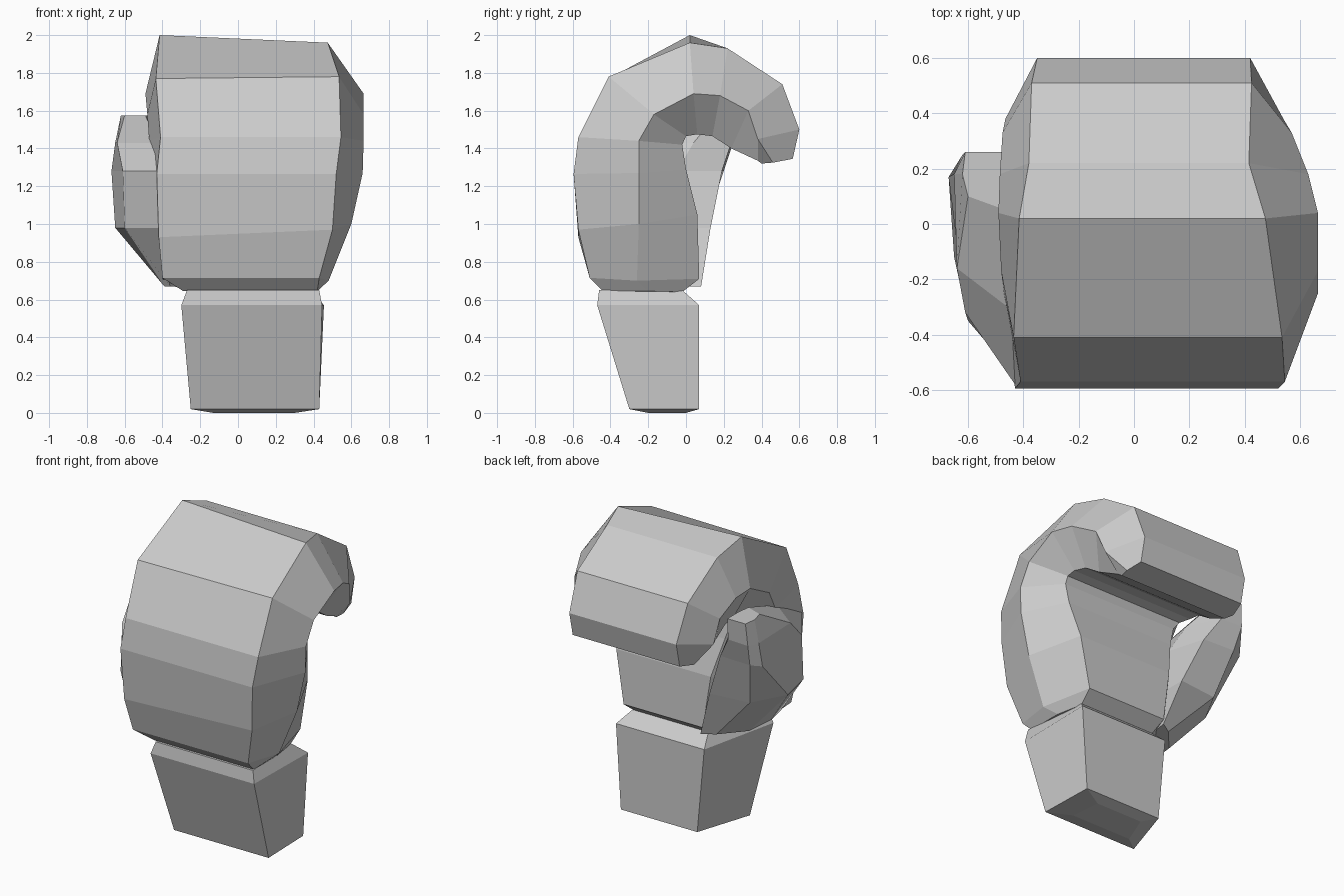
import bpy, bmesh


def loft(name, rings):
    """Skin a list of equal-length point rings and cap both ends."""
    bm = bmesh.new()
    loops = [[bm.verts.new(p) for p in ring] for ring in rings]
    n = len(loops[0])
    for a, b in zip(loops, loops[1:]):
        for i in range(n):
            j = (i + 1) % n
            bm.faces.new((a[i], a[j], b[j], b[i]))
    bm.faces.new(loops[0])
    bm.faces.new(loops[-1])
    bmesh.ops.recalc_face_normals(bm, faces=bm.faces)
    mesh = bpy.data.meshes.new(name)
    bm.to_mesh(mesh)
    bm.free()
    obj = bpy.data.objects.new(name, mesh)
    bpy.context.collection.objects.link(obj)
    return obj


# Wrist cuff, narrower at the back: z, front left/right x, back left/right x, front y, back y
cuff = [
    (0.00, -0.13, 0.30, -0.05, 0.28, -0.20, 0.00),
    (0.02, -0.25, 0.43, -0.13, 0.42, -0.30, 0.07),
    (0.57, -0.30, 0.445, -0.18, 0.455, -0.47, 0.07),
    (0.65, -0.27, 0.43, -0.15, 0.39, -0.46, -0.02),
]
loft("wrist_cuff", [[(fl, f, z), (fr, f, z), (br, b, z), (bl, b, z)]
                    for z, fl, fr, bl, br, f, b in cuff])

# Padded hand: three lines following the hooked side profile
# Back of hand: y, z, left x, right x, tilt of z from left to right
outer = [
    (-0.44, 0.645, -0.29, 0.42, 0), (-0.51, 0.715, -0.40, 0.43, 0),
    (-0.57, 0.95, -0.42, 0.50, 0.02), (-0.595, 1.265, -0.43, 0.52, 0),
    (-0.57, 1.46, -0.41, 0.545, 0), (-0.41, 1.775, -0.435, 0.535, 0.005),
    (0.02, 1.98, -0.415, 0.475, -0.02), (0.22, 1.93, -0.38, 0.415, 0),
    (0.51, 1.74, -0.37, 0.425, 0), (0.60, 1.50, -0.35, 0.42, 0),
    (0.565, 1.345, -0.35, 0.42, 0),
]
# Widest line of the sides: y, z, left x, right x
middle = [
    (-0.20, 0.645, -0.28, 0.42), (-0.26, 0.70, -0.40, 0.48),
    (-0.25, 1.00, -0.45, 0.60), (-0.25, 1.27, -0.47, 0.66),
    (-0.25, 1.44, -0.47, 0.665), (-0.17, 1.58, -0.48, 0.665),
    (0.04, 1.69, -0.49, 0.665), (0.18, 1.68, -0.485, 0.63),
    (0.33, 1.60, -0.475, 0.57), (0.38, 1.45, -0.465, 0.54),
    (0.46, 1.325, -0.38, 0.44),
]
# Palm and inside of the curled fingers: y, z, left x, right x
inner = [
    (-0.02, 0.64, -0.15, 0.39), (0.07, 0.71, -0.17, 0.40),
    (0.06, 1.05, -0.22, 0.46), (0.00, 1.29, -0.28, 0.50),
    (-0.02, 1.42, -0.32, 0.51), (0.00, 1.465, -0.35, 0.51),
    (0.06, 1.475, -0.38, 0.51), (0.14, 1.465, -0.38, 0.49),
    (0.24, 1.40, -0.38, 0.47), (0.38, 1.335, -0.37, 0.44),
    (0.40, 1.32, -0.36, 0.43),
]
hand = []
for (oy, oz, ol, orr, t), (my, mz, ml, mr), (iy, iz, il, ir) in zip(outer, middle, inner):
    hand.append([(ol, oy, oz - t), (orr, oy, oz + t), (mr, my, mz),
                 (ir, iy, iz), (il, iy, iz), (ml, my, mz)])
loft("padded_hand", hand)

# Thumb: z, then the x, y outline from the hand edge round to the palm
thumb = [
    (0.67, [(-0.36, -0.46), (-0.39, -0.32), (-0.37, -0.12), (-0.24, 0.03), (-0.16, 0.08), (-0.20, -0.2)]),
    (0.98, [(-0.42, -0.56), (-0.60, -0.35), (-0.65, -0.12), (-0.53, 0.10), (-0.26, 0.13), (-0.26, -0.2)]),
    (1.28, [(-0.43, -0.58), (-0.61, -0.32), (-0.67, 0.17), (-0.60, 0.20), (-0.38, 0.19), (-0.31, -0.05)]),
    (1.43, [(-0.43, -0.32), (-0.64, -0.16), (-0.65, 0.18), (-0.62, 0.25), (-0.47, 0.24), (-0.37, 0.04)]),
    (1.575, [(-0.49, 0.06), (-0.60, 0.10), (-0.62, 0.18), (-0.61, 0.26), (-0.48, 0.26), (-0.48, 0.16)]),
]
loft("thumb", [[(x, y, z) for x, y in ring] for z, ring in thumb])
